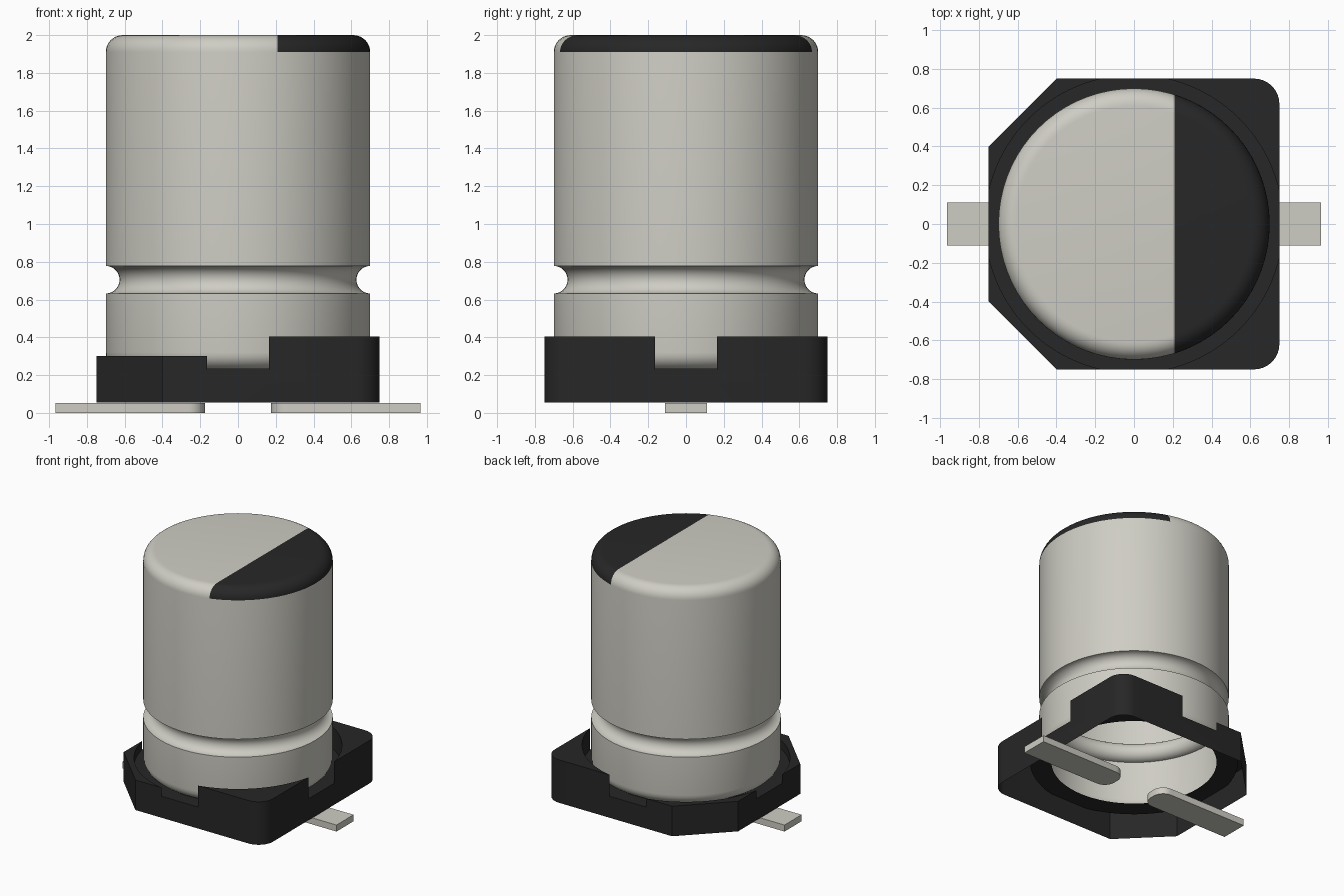
import bpy, bmesh
from math import sin, cos, pi, radians, hypot

cube = bpy.data.objects.get("Cube")
if cube:
    bpy.data.objects.remove(cube, do_unlink=True)


def material(name, color):
    m = bpy.data.materials.new(name)
    m.use_nodes = True
    m.diffuse_color = (*color, 1)
    bsdf = next(n for n in m.node_tree.nodes if n.type == 'BSDF_PRINCIPLED')
    bsdf.inputs["Base Color"].default_value = (*color, 1)
    return m


METAL = material("pale metal", (0.62, 0.61, 0.55))
BLACK = material("black plastic", (0.02, 0.02, 0.02))


def arc(cx, cy, r, start, end, steps):
    """Points on an arc, angles in degrees."""
    angles = [radians(start + (end - start) * i / steps) for i in range(steps + 1)]
    return [(cx + r * cos(a), cy + r * sin(a)) for a in angles]


def add_object(name, bm, *mats):
    bmesh.ops.recalc_face_normals(bm, faces=bm.faces[:])
    me = bpy.data.meshes.new(name)
    bm.to_mesh(me)
    bm.free()
    for m in mats:
        me.materials.append(m)
    ob = bpy.data.objects.new(name, me)
    bpy.context.scene.collection.objects.link(ob)
    return ob


def activate(ob):
    bpy.ops.object.select_all(action='DESELECT')
    ob.select_set(True)
    bpy.context.view_layer.objects.active = ob


def smooth(ob):
    activate(ob)
    bpy.ops.object.shade_smooth_by_angle(angle=radians(32))


def prism(name, outline, z0, z1, *mats):
    bm = bmesh.new()
    face = bm.faces.new([bm.verts.new((x, y, z0)) for x, y in outline])
    ext = bmesh.ops.extrude_face_region(bm, geom=[face], use_keep_orig=True)
    top = [v for v in ext["geom"] if isinstance(v, bmesh.types.BMVert)]
    bmesh.ops.translate(bm, verts=top, vec=(0, 0, z1 - z0))
    return add_object(name, bm, *mats)


def cut(ob, cutter):
    mod = ob.modifiers.new("cut", 'BOOLEAN')
    mod.operation, mod.solver, mod.object = 'DIFFERENCE', 'EXACT', cutter
    activate(ob)
    bpy.ops.object.modifier_apply(modifier=mod.name)
    bpy.data.objects.remove(cutter, do_unlink=True)


# Can: turned profile with rolled lower rim, crimped groove and rounded lid
R, TOP, FILLET, FLOOR, SEGS = 0.70, 2.0, 0.09, 0.23, 72
profile = arc(R - FILLET, FLOOR + FILLET, FILLET, -90, 0, 6)
profile += arc(R, 0.705, 0.073, 270, 90, 14)
profile += arc(R - FILLET, TOP - FILLET, FILLET, 0, 90, 8)

bm = bmesh.new()
rings = [[bm.verts.new((x, y, z)) for x, y in arc(0, 0, r, 0, 360, SEGS)[:-1]]
         for r, z in profile]
for low, high in zip(rings, rings[1:]):
    for i in range(SEGS):
        j = (i + 1) % SEGS
        bm.faces.new((low[i], low[j], high[j], high[i]))
bm.faces.new(rings[-1])

# Polarity mark: the lid is split along a straight line and one side is black
MARK_X = 0.21
lid = [f for f in bm.faces if f.calc_center_median().z > TOP - FILLET]
geom = set(lid)
for f in lid:
    geom.update(f.edges, f.verts)
bmesh.ops.bisect_plane(bm, geom=list(geom), plane_co=(MARK_X, 0, 0), plane_no=(1, 0, 0))
for f in bm.faces:
    c = f.calc_center_median()
    f.material_index = int(c.z > TOP - FILLET and c.x > MARK_X)
smooth(add_object("can", bm, METAL, BLACK))

# Base: square with two rounded and two chamfered corners
H, CH, CR = 0.75, 0.40, 0.13
outline = [(-H, CH), (-H, -CH), (-CH, -H)]
outline += arc(H - CR, CR - H, CR, -90, 0, 8) + arc(H - CR, H - CR, CR, 0, 90, 8)
outline += [(-CH, H)]
base = prism("base", outline, 0.055, 0.405, BLACK)

# Lower posts on the chamfered side, round seat for the can, open centre
cut(base, prism("step_cutter", [(-1, -1), (0, -1), (0, 1), (-1, 1)], 0.30, 1))
cut(base, prism("seat_cutter", arc(0, 0, 0.768, 0, 360, 96)[:-1], FLOOR, 1))
cut(base, prism("centre_cutter", arc(0, 0, R - FILLET, 0, 360, SEGS)[:-1], -1, 1))

# The base is a thin shell, open underneath
bm = bmesh.new()
bm.from_mesh(base.data)
bm.normal_update()
spare = [f for f in bm.faces if f.normal.z < -0.9 or (
    abs(f.normal.z) < 0.1 and all(hypot(v.co.x, v.co.y) < 0.65 for v in f.verts))]
bmesh.ops.delete(bm, geom=spare, context='FACES')
bm.to_mesh(base.data)
bm.free()
smooth(base)

# Two flat leads with rounded inner ends
W, ROUND = 0.11, 0.09
for side, name in ((1, "left_lead"), (-1, "right_lead")):
    inner = 0.175 + ROUND
    pts = [(0.965, -W), (0.965, W)]
    pts += arc(inner, W - ROUND, ROUND, 90, 180, 8)
    pts += arc(inner, ROUND - W, ROUND, 180, 270, 8)
    smooth(prism(name, [(side * x, y) for x, y in pts], 0, 0.053, METAL))
